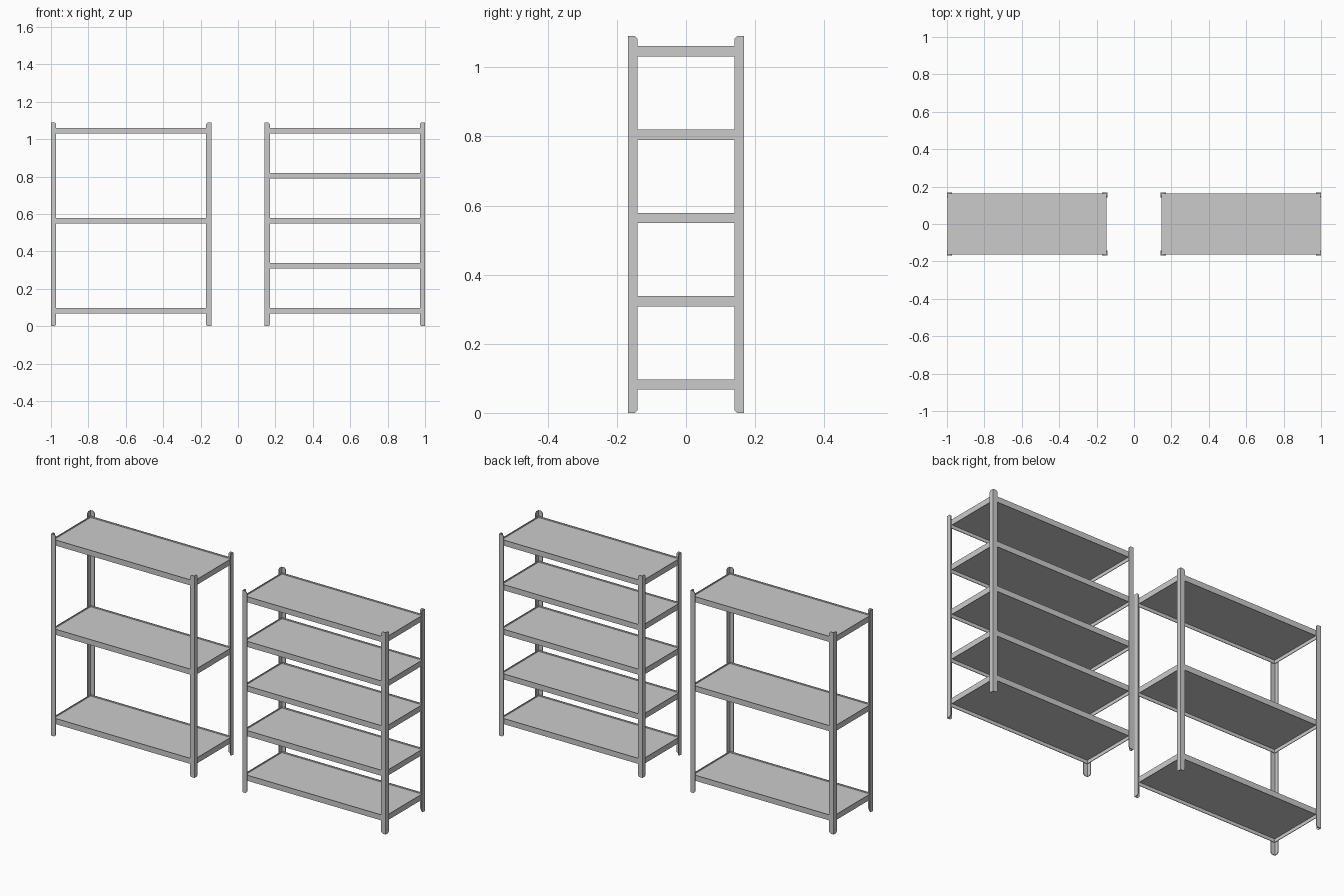
import bpy, bmesh

if "Cube" in bpy.data.objects:
    bpy.data.objects.remove(bpy.data.objects["Cube"])

HX, HY, H = 0.4285, 0.1675, 1.09      # half width, half depth and height of one rack
W, T, C = 0.027, 0.004, 0.008         # post flange width, sheet thickness, corner clip
RIM = 0.03                            # shelf rim height
LEVELS = [0.067, 0.308, 0.549, 0.790, 1.031]


def finish(name, bm):
    bmesh.ops.recalc_face_normals(bm, faces=bm.faces)
    me = bpy.data.meshes.new(name)
    bm.to_mesh(me)
    bm.free()
    ob = bpy.data.objects.new(name, me)
    bpy.context.collection.objects.link(ob)
    return ob


# Angle-section post with clipped corners on the free flange edges
def post(name, cx, sx, sy):
    outline = [(0, 0, 0), (W - C, 0, 0), (W, 0, C), (W, T, C), (W - C, T, 0),
               (T, T, 0), (T, W - C, 0), (T, W, C), (0, W, C), (0, W - C, 0)]
    bm = bmesh.new()
    rings = []
    for top in (False, True):
        rings.append([bm.verts.new((cx + sx * (HX - u), sy * (HY - v), H - d if top else d))
                      for u, v, d in outline])
    low, high = rings
    n = len(outline)
    for i in range(n):
        j = (i + 1) % n
        bm.faces.new((low[i], low[j], high[j], high[i]))
    for r in rings:
        for q in ((1, 2, 3, 4), (0, 1, 4, 5), (0, 5, 6, 9), (6, 7, 8, 9)):
            bm.faces.new([r[k] for k in q])
    finish(name, bm)


# Shelf: upright rim around a sheet set a little below the rim's top
def shelf(name, cx, z):
    ox, oy = HX - T, HY - T
    ix, iy = ox - 0.003, oy - 0.003

    bm = bmesh.new()

    def ring(x, y, h):
        return [bm.verts.new((cx + a * x, b * y, z + h))
                for a, b in ((-1, -1), (1, -1), (1, 1), (-1, 1))]

    rings = [ring(ix, iy, RIM - 0.007), ring(ix, iy, RIM), ring(ox, oy, RIM),
             ring(ox, oy, 0), ring(ix, iy, 0), ring(ix, iy, RIM - 0.012)]
    for a, b in zip(rings, rings[1:]):
        for i in range(4):
            j = (i + 1) % 4
            bm.faces.new((a[i], a[j], b[j], b[i]))
    bm.faces.new(rings[0])
    bm.faces.new(rings[-1])
    finish(name, bm)


# Left rack has three shelves, right rack has five
for side, cx, levels in (("left", -0.5715, LEVELS[::2]), ("right", 0.5715, LEVELS)):
    for sx in (-1, 1):
        for sy in (-1, 1):
            post(f"{side}_rack_{'front' if sy < 0 else 'back'}_post_{'outer' if sx * cx > 0 else 'inner'}",
                 cx, sx, sy)
    for k, z in enumerate(levels):
        shelf(f"{side}_rack_shelf_{k + 1}", cx, z)
